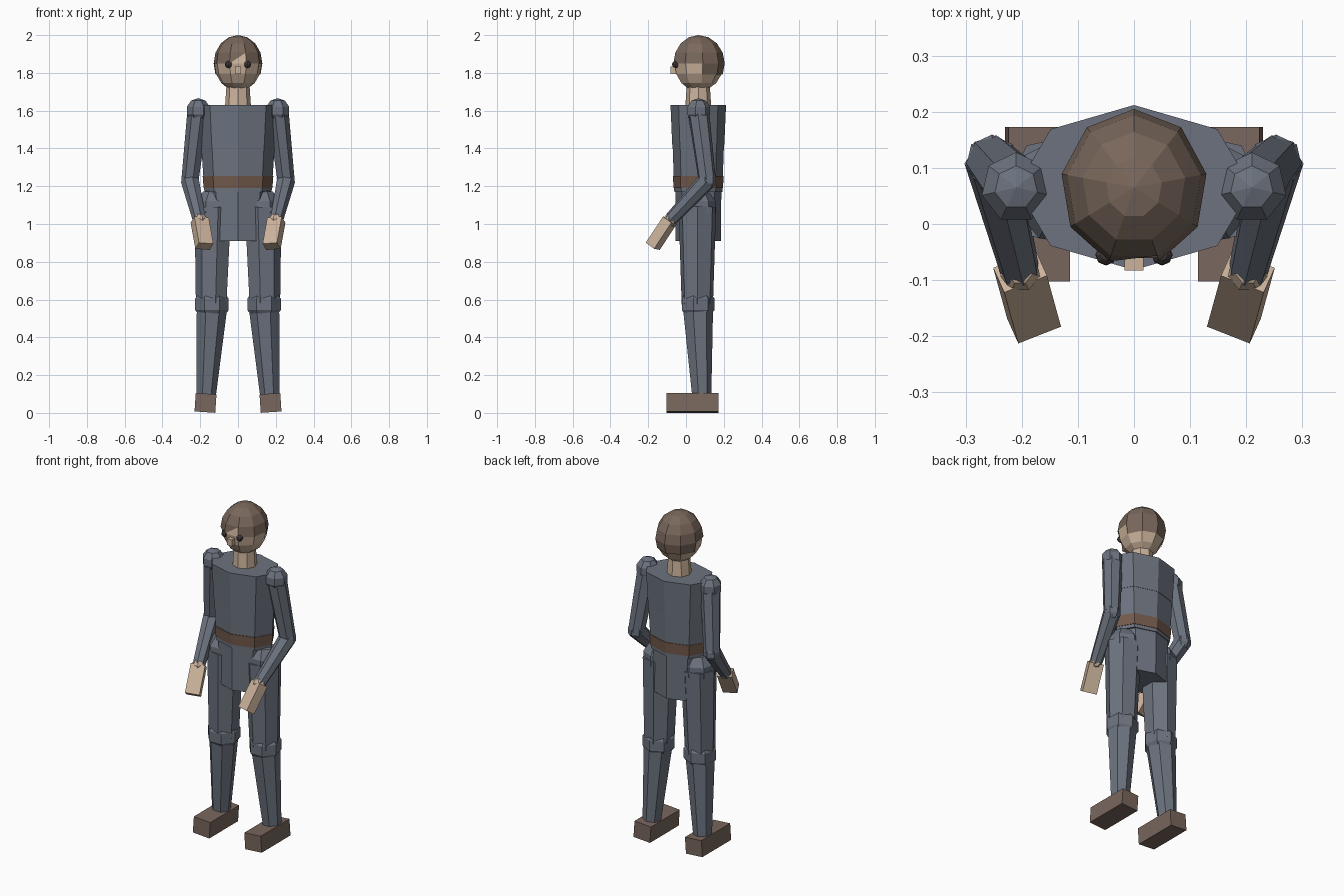
import bpy, bmesh, math
from mathutils import Vector, Matrix

if "Cube" in bpy.data.objects:
    bpy.data.objects.remove(bpy.data.objects["Cube"])


def material(name, rgb):
    m = bpy.data.materials.new(name)
    m.diffuse_color = (*rgb, 1)
    m.use_nodes = True
    m.node_tree.nodes["Principled BSDF"].inputs["Base Color"].default_value = m.diffuse_color
    return m


CLOTH = material("cloth", (0.15, 0.17, 0.21))
SKIN = material("skin", (0.60, 0.45, 0.33))
HAIR = material("hair", (0.19, 0.135, 0.105))
BELT = material("belt", (0.17, 0.10, 0.07))
SHOE = material("shoe", (0.19, 0.135, 0.11))
DARK = material("dark", (0.05, 0.04, 0.04))


def finish(name, bm, mat):
    bmesh.ops.recalc_face_normals(bm, faces=bm.faces)
    me = bpy.data.meshes.new(name)
    bm.to_mesh(me)
    bm.free()
    me.materials.append(mat)
    ob = bpy.data.objects.new(name, me)
    bpy.context.collection.objects.link(ob)
    return ob


def loft(name, sections, n, mat):
    """Rings of n corners; each section is (x, y, z, rx, ry)."""
    bm = bmesh.new()
    rings = []
    for x, y, z, rx, ry in sections:
        rings.append([bm.verts.new((x + rx * math.cos(math.tau * i / n),
                                    y + ry * math.sin(math.tau * i / n), z)) for i in range(n)])
    for a, b in zip(rings, rings[1:]):
        for i in range(n):
            j = (i + 1) % n
            bm.faces.new((a[i], a[j], b[j], b[i]))
    bm.faces.new(rings[0])
    bm.faces.new(rings[-1])
    return finish(name, bm, mat)


def limb(name, a, b, r1, r2, mat, n=7):
    a, b = Vector(a), Vector(b)
    d = b - a
    bm = bmesh.new()
    mtx = Matrix.Translation((a + b) / 2) @ d.to_track_quat('Z', 'Y').to_matrix().to_4x4()
    bmesh.ops.create_cone(bm, cap_ends=True, segments=n, radius1=r1, radius2=r2,
                          depth=d.length, matrix=mtx)
    return finish(name, bm, mat)


def ball_mesh(c, r, n, rings):
    bm = bmesh.new()
    bmesh.ops.create_uvsphere(bm, u_segments=n, v_segments=rings, radius=1)
    bmesh.ops.transform(bm, verts=bm.verts, matrix=Matrix.Translation(c) @ Matrix.Diagonal((*r, 1)))
    return bm


def ball(name, c, r, mat, n=7, rings=5):
    return finish(name, ball_mesh(c, (r, r, r), n, rings), mat)


def box(name, c, size, mat, rot=Matrix.Identity(4)):
    bm = bmesh.new()
    bmesh.ops.create_cube(bm, size=1, matrix=Matrix.Translation(c) @ rot @ Matrix.Diagonal((*size, 1)))
    return finish(name, bm, mat)


# Torso, belt, pelvis and neck
Y = 0.065
loft("lower_torso", [(0, Y, 1.17, 0.178, 0.127), (0, Y, 1.42, 0.195, 0.136)], 8, CLOTH)
loft("chest", [(0, Y, 1.42, 0.197, 0.138), (0, Y, 1.63, 0.21, 0.147)], 8, CLOTH)
loft("belt", [(0, Y, 1.19, 0.182, 0.131), (0, Y, 1.255, 0.187, 0.134)], 8, BELT)
loft("pelvis", [(0, Y, 0.91, 0.15, 0.12), (0, Y, 1.18, 0.165, 0.122)], 8, CLOTH)
loft("neck", [(0, Y, 1.60, 0.07, 0.07), (0, Y, 1.75, 0.06, 0.06)], 8, SKIN)

# Head
HC = Vector((0, Y, 1.85))
finish("head", ball_mesh(HC, (0.127, 0.134, 0.147), 9, 8), SKIN)

# Hair cap, open over the face and parted at the forehead
bm = ball_mesh(HC, (0.131, 0.14, 0.15), 9, 8)
low = []
for f in bm.faces:
    c = f.calc_center_median()
    if c.z < 1.79 or (c.z < 1.85 and c.y < 0.055):
        low.append(f)
bmesh.ops.delete(bm, geom=low, context='FACES')
brow = min((f for f in bm.faces if 1.85 < f.calc_center_median().z < 1.90),
           key=lambda f: (f.calc_center_median() - Vector((-0.02, -0.07, 1.88))).length)
corner = max((v for v in brow.verts if v.co.z < 1.87), key=lambda v: v.co.x)
keep = [v for v in brow.verts if v is not corner]
bm.faces.remove(brow)
bm.faces.new(keep)
finish("hair", bm, HAIR)

# Face
box("nose", (0, -0.065, 1.815), (0.033, 0.035, 0.04), SKIN)

for s, side in ((1, "left"), (-1, "right")):
    ball(side + "_eye", (s * 0.05, -0.055, 1.845), 0.019, DARK, 8, 6)

    # Arm
    shoulder = (s * 0.21, 0.065, 1.60)
    elbow = (s * 0.253, 0.112, 1.23)
    wrist = Vector((s * 0.203, -0.085, 1.02))
    ball(side + "_shoulder", shoulder, 0.066, CLOTH)
    limb(side + "_upper_arm", shoulder, elbow, 0.058, 0.047, CLOTH)
    ball(side + "_elbow", elbow, 0.05, CLOTH)
    limb(side + "_forearm", elbow, wrist, 0.05, 0.036, CLOTH)
    ball(side + "_wrist", wrist, 0.038, SKIN)

    # Hand, pointing along the forearm
    tip = Vector((s * 0.178, -0.176, 0.882))
    along = (tip - wrist).normalized()
    across = Vector((1, -0.45 * s, 0))
    across = (across - along * across.dot(along)).normalized()
    rot = Matrix((across, along.cross(across), along)).transposed().to_4x4()
    box(side + "_hand", (wrist + tip) / 2, (0.082, 0.058, (tip - wrist).length), SKIN, rot)

    # Leg
    hip = (s * 0.128, 0.06, 1.09)
    knee = (s * 0.138, 0.06, 0.575)
    ankle = (s * 0.17, 0.082, 0.08)
    ball(side + "_hip", hip, 0.10, CLOTH)
    limb(side + "_thigh", hip, knee, 0.102, 0.085, CLOTH)
    ball(side + "_knee", knee, 0.096, CLOTH)
    limb(side + "_shin", knee, ankle, 0.084, 0.052, CLOTH)
    box(side + "_shoe", (s * 0.172, 0.035, 0.053), (0.11, 0.275, 0.098), SHOE,
        Matrix.Rotation(math.radians(-4 * s), 4, 'Y'))
